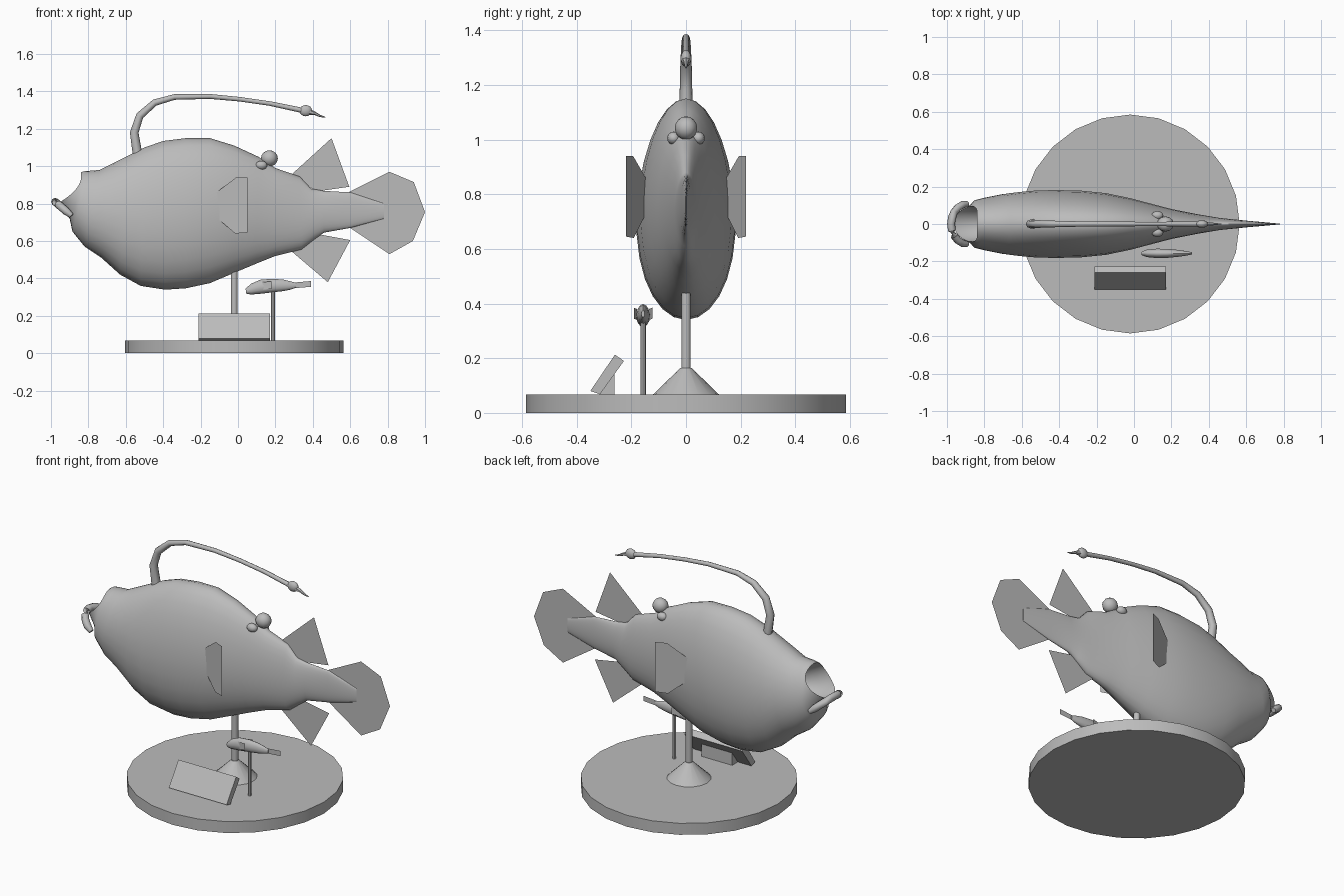
import bpy, bmesh, math
from mathutils import Vector

grey = bpy.data.materials.new("plain grey")
grey.diffuse_color = (0.5, 0.5, 0.5, 1)


def finish(name, bm, smooth=None):
    bmesh.ops.recalc_face_normals(bm, faces=bm.faces)
    me = bpy.data.meshes.new(name)
    bm.to_mesh(me)
    bm.free()
    me.materials.append(grey)
    ob = bpy.data.objects.new(name, me)
    bpy.context.collection.objects.link(ob)
    if smooth:
        bpy.ops.object.select_all(action='DESELECT')
        ob.select_set(True)
        bpy.context.view_layer.objects.active = ob
        bpy.ops.object.shade_smooth_by_angle(angle=math.radians(smooth))
    return ob


def skin(bm, rings, caps=(True, True)):
    rows = [[bm.verts.new(p) for p in r] for r in rings]
    n = len(rows[0])
    for a, b in zip(rows, rows[1:]):
        for i in range(n):
            j = (i + 1) % n
            bm.faces.new((a[i], a[j], b[j], b[i]))
    if caps[0]:
        bm.faces.new(rows[0])
    if caps[1]:
        bm.faces.new(rows[-1])


def fish_loft(name, sections, y0, n):
    """Sections: top x, top z, bottom x, bottom z, half width, mid bow in x."""
    rings = []
    for xt, zt, xb, zb, w, bow in sections:
        r = []
        for i in range(n):
            a = 2 * math.pi * i / n
            c, s = math.cos(a), math.sin(a)
            r.append(((xt + xb) / 2 + (xt - xb) / 2 * c + bow * s * s,
                      y0 + w * s * (1 - 0.1 * c),
                      (zt + zb) / 2 + (zt - zb) / 2 * c))
        rings.append(r)
    bm = bmesh.new()
    skin(bm, rings)
    return finish(name, bm, 50)


def tube(name, pts, radii, n=8):
    pts = [Vector(p) for p in pts]
    rings = []
    for i, p in enumerate(pts):
        t = (pts[min(i + 1, len(pts) - 1)] - pts[max(i - 1, 0)]).normalized()
        ref = Vector((0, 1, 0)) if abs(t.y) < 0.8 else Vector((0, 0, 1))
        u = t.cross(ref).normalized()
        v = t.cross(u)
        rings.append([p + radii[i] * (u * math.cos(2 * math.pi * k / n) + v * math.sin(2 * math.pi * k / n))
                      for k in range(n)])
    bm = bmesh.new()
    skin(bm, rings)
    return finish(name, bm, 50)


def sheet(name, pts):
    bm = bmesh.new()
    bm.faces.new([bm.verts.new(p) for p in pts])
    return finish(name, bm)


def prism(name, yz, x0, x1):
    bm = bmesh.new()
    skin(bm, [[(x, y, z) for y, z in yz] for x in (x0, x1)])
    return finish(name, bm)


def turned(name, x, y, z0, z1, r0, r1, n):
    bm = bmesh.new()
    skin(bm, [[(x + r * math.cos(2 * math.pi * i / n), y + r * math.sin(2 * math.pi * i / n), z)
               for i in range(n)] for z, r in ((z0, r0), (z1, r1))])
    return finish(name, bm, 40)


def ball(name, loc, size):
    bm = bmesh.new()
    bmesh.ops.create_uvsphere(bm, u_segments=12, v_segments=8, radius=1)
    for v in bm.verts:
        v.co = Vector([l + s * c for l, s, c in zip(loc, size, v.co)])
    return finish(name, bm, 60)


# Display stand
turned("base", -0.02, 0, 0, 0.068, 0.585, 0.585, 24)
turned("post_cone", -0.02, 0, 0.068, 0.165, 0.12, 0.02, 16)
turned("post", -0.02, 0, 0.15, 0.50, 0.018, 0.018, 10)
turned("small_post", 0.187, -0.157, 0.068, 0.35, 0.01, 0.01, 8)

# Sign plate on a wedge
prism("sign", [(-0.35, 0.08), (-0.315, 0.068), (-0.227, 0.19), (-0.26, 0.213)], -0.21, 0.17)
prism("sign_wedge", [(-0.315, 0.068), (-0.262, 0.068), (-0.262, 0.142)], -0.12, 0.08)

# Body, starting inside the mouth and running to the tail
fish_loft("body", [
    (-0.70, 0.88, -0.74, 0.76, 0.03, 0),
    (-0.78, 0.93, -0.86, 0.76, 0.085, 0.02),
    (-0.84, 0.965, -0.965, 0.80, 0.095, 0.04),
    (-0.83, 0.972, -0.90, 0.72, 0.112, 0.01),
    (-0.80, 0.975, -0.885, 0.65, 0.128, 0),
    (-0.74, 0.98, -0.82, 0.57, 0.143, 0),
    (-0.66, 1.02, -0.73, 0.51, 0.16, 0),
    (-0.58, 1.06, -0.63, 0.42, 0.172, 0),
    (-0.50, 1.10, -0.52, 0.36, 0.18, 0),
    (-0.40, 1.135, -0.39, 0.34, 0.181, 0),
    (-0.28, 1.15, -0.28, 0.347, 0.178, 0),
    (-0.15, 1.15, -0.15, 0.375, 0.165, 0),
    (-0.02, 1.11, -0.02, 0.43, 0.138, 0),
    (0.11, 1.05, 0.10, 0.48, 0.105, 0),
    (0.20, 0.99, 0.20, 0.52, 0.08, 0),
    (0.33, 0.945, 0.34, 0.555, 0.053, 0),
    (0.39, 0.88, 0.41, 0.61, 0.042, 0),
    (0.46, 0.868, 0.46, 0.645, 0.032, 0),
    (0.60, 0.86, 0.60, 0.67, 0.018, 0),
    (0.78, 0.80, 0.78, 0.72, 0.002, 0)], 0, 28)

# Lower lip
arc = [math.pi * i / 10 for i in range(11)]
tube("lower_lip", [(-0.89 - 0.088 * math.sin(a), 0.108 * math.cos(a), 0.735 + 0.075 * math.sin(a)) for a in arc],
     [0.014] + [0.021] * 9 + [0.014])

# Flat tail, back and belly fins
for name, outline in {
    "tail_fin": [(0.59, 0.86), (0.81, 0.97), (0.94, 0.915), (1.0, 0.755), (0.935, 0.60), (0.81, 0.53), (0.6, 0.67)],
    "back_fin": [(0.28, 0.95), (0.50, 1.15), (0.595, 0.89), (0.42, 0.865)],
    "belly_fin": [(0.28, 0.55), (0.48, 0.38), (0.6, 0.605), (0.41, 0.64)],
}.items():
    sheet(name, [(x, 0, z) for x, z in outline])

# Side fins and small lobes beside the round back organ
ball("back_organ", (0.168, 0, 1.042), (0.045, 0.041, 0.043))
for side, s in (("left", 1), ("right", -1)):
    sheet("side_fin_" + side, [(x, s * (0.13 + 0.09 * (x + 0.155) / 0.205), z) for x, z in
          [(-0.01, 0.94), (0.05, 0.94), (0.05, 0.645), (-0.015, 0.64), (-0.155, 0.76), (-0.155, 0.83)]])
    ball("back_lobe_" + side, (0.125, s * 0.045, 1.005), (0.032, 0.024, 0.024))

# Lure stalk, bulb and curled tip
tube("lure_stalk", [(x, 0, z) for x, z in [
    (-0.535, 1.05), (-0.555, 1.18), (-0.525, 1.27), (-0.445, 1.34), (-0.34, 1.37), (-0.15, 1.373),
    (0.01, 1.358), (0.17, 1.335), (0.36, 1.295)]],
    [0.026, 0.023, 0.021, 0.018, 0.015, 0.013, 0.012, 0.012, 0.014])
ball("lure_bulb", (0.362, 0, 1.297), (0.034, 0.02, 0.03))
tube("lure_tip", [(0.38, 0, 1.29), (0.41, 0, 1.283), (0.44, 0, 1.268), (0.467, 0, 1.262)],
     [0.016, 0.009, 0.006, 0.002], 6)

# Small companion fish
fish_loft("small_fish", [
    (0.04, 0.345, 0.045, 0.318, 0.010, 0),
    (0.07, 0.372, 0.07, 0.314, 0.020, 0),
    (0.12, 0.393, 0.12, 0.318, 0.025, 0),
    (0.18, 0.398, 0.18, 0.325, 0.024, 0),
    (0.24, 0.394, 0.24, 0.332, 0.018, 0),
    (0.28, 0.385, 0.28, 0.340, 0.012, 0),
    (0.31, 0.376, 0.31, 0.350, 0.006, 0)], -0.157, 12)
sheet("small_tail_fin", [(0.30, -0.157, 0.378), (0.39, -0.157, 0.386), (0.39, -0.157, 0.355), (0.30, -0.157, 0.348)])
for side, s in (("left", 1), ("right", -1)):
    sheet("small_side_fin_" + side, [(0.13, -0.157 + s * 0.022, 0.38), (0.18, -0.157 + s * 0.034, 0.385),
                                     (0.18, -0.157 + s * 0.034, 0.345), (0.13, -0.157 + s * 0.022, 0.34)])
